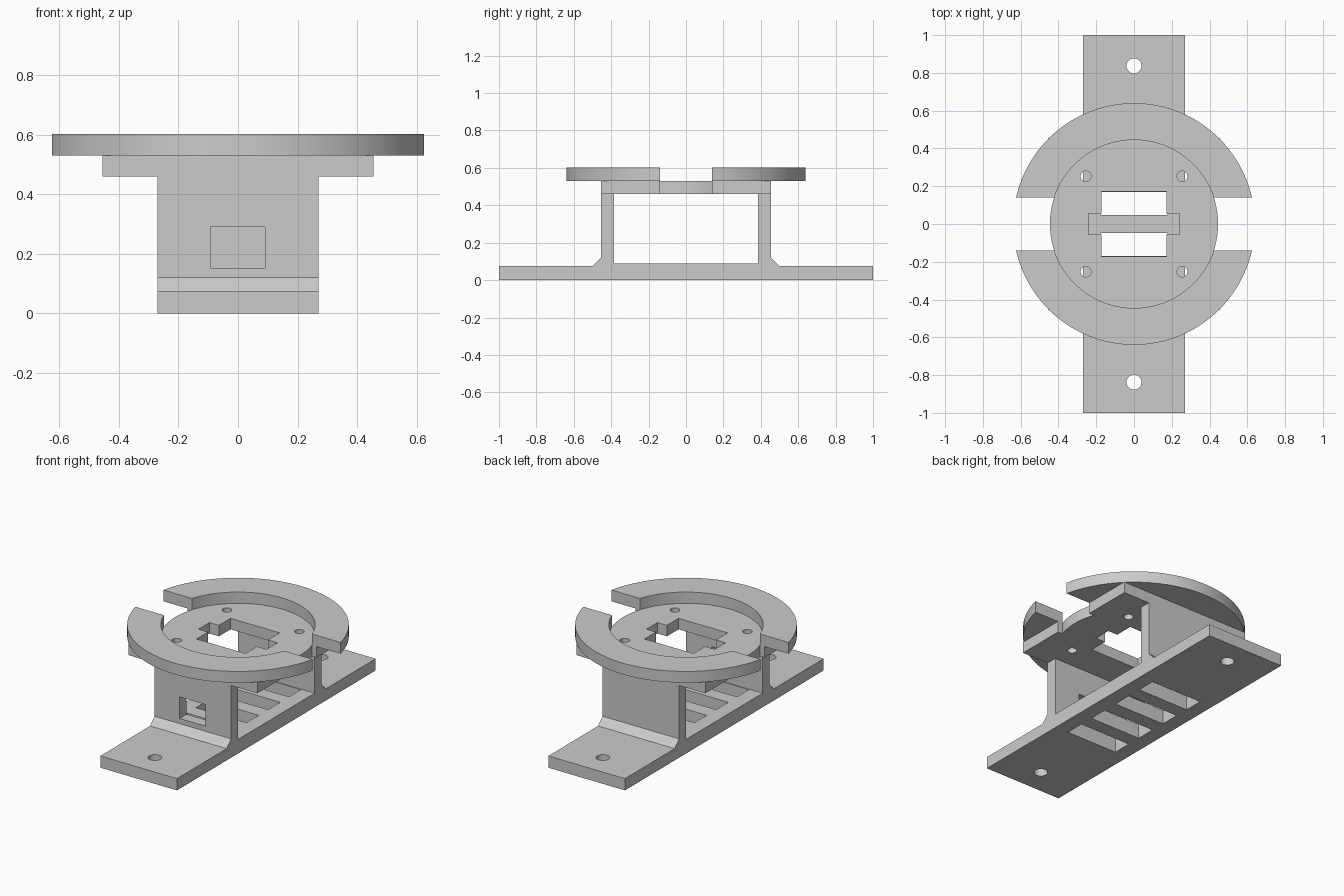
import bpy
import bmesh
import math
from mathutils import Matrix

cube = bpy.data.objects.get("Cube")
if cube:
    bpy.data.objects.remove(cube, do_unlink=True)

grey = bpy.data.materials.new("light grey")
grey.use_nodes = True
colour = (0.6, 0.6, 0.6, 1)
grey.diffuse_color = colour
grey.node_tree.nodes["Principled BSDF"].inputs["Base Color"].default_value = colour


def prism(name, points, low, high, axis="z"):
    """Extrude an outline: (x, y) along z, or (y, z) along x."""
    bm = bmesh.new()
    place = (lambda a, b: (a, b, low)) if axis == "z" else (lambda a, b: (low, a, b))
    face = bm.faces.new([bm.verts.new(place(a, b)) for a, b in points])
    new = bmesh.ops.extrude_face_region(bm, geom=[face])["geom"]
    step = (0, 0, high - low) if axis == "z" else (high - low, 0, 0)
    bmesh.ops.translate(bm, vec=step, verts=[v for v in new if isinstance(v, bmesh.types.BMVert)])
    bmesh.ops.recalc_face_normals(bm, faces=bm.faces)
    mesh = bpy.data.meshes.new(name)
    bm.to_mesh(mesh)
    bm.free()
    mesh.materials.append(grey)
    obj = bpy.data.objects.new(name, mesh)
    bpy.context.collection.objects.link(obj)
    return obj


def arc(radius, start, end, count=48):
    return [(radius * math.cos(start + (end - start) * i / count),
             radius * math.sin(start + (end - start) * i / count)) for i in range(count + 1)]


def circle(x, y, radius):
    return [(x + a, y + b) for a, b in arc(radius, 0, math.tau, 32)[:-1]]


def rect(x0, x1, y0, y1):
    return [(x0, y0), (x1, y0), (x1, y1), (x0, y1)]


def mirrored(half):
    """Close an outline by turning its half 180 degrees."""
    return half + [(-a, -b) for a, b in half]


def cut(target, outline, low, high):
    cutter = prism("cutter", outline, low, high)
    cutter.hide_render = True
    mod = target.modifiers.new("cut", "BOOLEAN")
    mod.object = cutter
    mod.solver = "EXACT"
    bpy.context.view_layer.objects.active = target
    bpy.ops.object.modifier_apply(modifier=mod.name)
    bpy.data.objects.remove(cutter, do_unlink=True)


WALL_IN, WALL_OUT = 0.385, 0.455
PLATE_LOW, PLATE_HIGH, TOP = 0.46, 0.53, 0.602
INNER, OUTER, GAP = 0.445, 0.64, 0.14

# Base with two upright walls and chamfered feet
side = [(1, 0), (1, 0.075), (0.5, 0.075), (WALL_OUT, 0.12), (WALL_OUT, PLATE_LOW),
        (WALL_IN, PLATE_LOW), (WALL_IN, 0.09)]
bracket = prism("base_bracket", side + [(-y, z) for y, z in reversed(side)], -0.27, 0.27, "x")
for s in (-1, 1):
    cut(bracket, circle(0, s * 0.837, 0.04), -0.1, 0.2)
    for near, far in ((0.047, 0.17), (0.26, 0.38)):
        cut(bracket, rect(-0.178, 0.178, *sorted((s * near, s * far))), -0.1, 0.2)

# Window in the front wall only
cut(bracket, rect(-0.093, 0.091, -0.5, -0.3), 0.153, 0.29)

# Square mounting plate, rounded back inside the side gaps
a = math.asin(GAP / INNER)
plate = prism("mounting_plate",
              mirrored([(WALL_OUT, -WALL_OUT), (WALL_OUT, -GAP)] + arc(INNER, -a, a, 16)
                       + [(WALL_OUT, GAP), (WALL_OUT, WALL_OUT)]), PLATE_LOW, PLATE_HIGH)
cross = [(0.173, -0.172), (0.173, -0.055), (0.24, -0.055), (0.24, 0.055),
         (0.173, 0.055), (0.173, 0.172)]
cut(plate, mirrored(cross), 0.4, 0.58)
for x in (-0.255, 0.255):
    for y in (-0.253, 0.253):
        cut(plate, circle(x, y, 0.028), 0.4, 0.58)

# Two rim halves with a gap on each side
b = math.asin(GAP / OUTER)
half = arc(OUTER, b, math.pi - b) + arc(INNER, math.pi - a, a)
back_rim = prism("back_rim", half, PLATE_HIGH, TOP)
front_rim = prism("front_rim", half, PLATE_HIGH, TOP)
front_rim.data.transform(Matrix.Rotation(math.pi, 4, "Z"))

# Smooth the round walls, keep edges sharp
bpy.ops.object.select_all(action="DESELECT")
for obj in (bracket, plate, back_rim, front_rim):
    obj.select_set(True)
    bpy.context.view_layer.objects.active = obj
bpy.ops.object.shade_smooth_by_angle(angle=math.radians(30))
